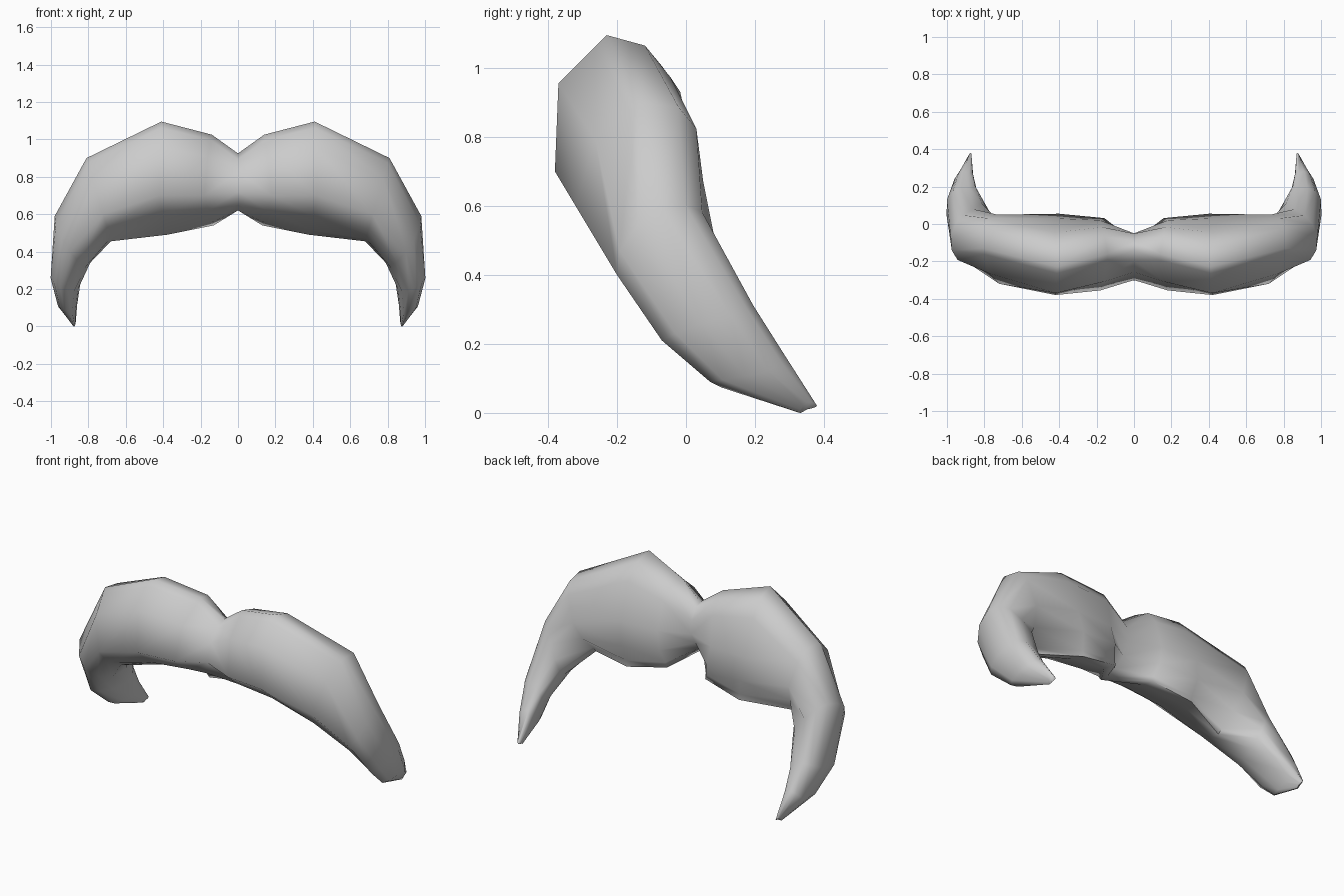
import bpy, bmesh, math
from mathutils import Vector

if "Cube" in bpy.data.objects:
    bpy.data.objects.remove(bpy.data.objects["Cube"])

SIDES = 12

# Cross-sections from the centre groove to the tail tip:
# outer edge, front, inner edge, back
SECTIONS = [
    [(0, -.14, .925), (0, -.30, .72), (0, -.22, .62), (0, -.05, .76)],
    [(.14, -.16, 1.025), (.18, -.355, .70), (.13, 0, .54), (.18, .02, .76)],
    [(.41, -.23, 1.095), (.42, -.38, .70), (.38, .03, .49), (.42, .03, .76)],
    [(.81, -.13, .90), (.72, -.32, .60), (.68, -.10, .455), (.73, .05, .67)],
    [(.98, -.07, .59), (.90, -.20, .40), (.79, .05, .34), (.86, .08, .52)],
    [(1.0, .13, .28), (.95, -.07, .21), (.855, .15, .20), (.88, .19, .30)],
    [(.96, .24, .12), (.93, .07, .09), (.87, .23, .08), (.88, .27, .18)],
    [(.89, .35, .03), (.88, .33, .0), (.87, .35, .01), (.873, .38, .02)],
]

# Roundness of each quarter (outer/inner, front/back): exponents
# along the section and across it
GROOVE = {(1, 1): (.8, 1.3), (0, 1): (1, 1), (1, 0): (1, 1.2), (0, 0): (1, 1.2)}
BODY = {(1, 1): (.5, 2.6), (0, 1): (1.15, 1.8), (1, 0): (.65, .7), (0, 0): (1, 3)}
TAIL = {(1, 1): (1.1, 1.1), (0, 1): (.95, .95), (1, 0): (.9, .9), (0, 0): (.9, 1)}
SHAPES = [GROOVE] + [BODY] * 3 + [TAIL] * 4


def ring(bm, section, shape):
    """Rounded loop through the four extreme points of a section."""
    pts = [Vector(p) for p in section]
    centre = sum(pts, Vector()) / 4
    verts = []
    for i in range(SIDES):
        a = 2 * math.pi * i / SIDES
        c, s = round(math.cos(a), 6), round(math.sin(a), 6)
        along = pts[0] if c >= 0 else pts[2]
        across = pts[1] if s >= 0 else pts[3]
        e, f = shape[(int(c >= 0), int(s >= 0))]
        verts.append(bm.verts.new(centre + (along - centre) * abs(c) ** e
                                  + (across - centre) * abs(s) ** f))
    return verts


# Half of the moustache, lofted through the sections
bm = bmesh.new()
rings = [ring(bm, s, shape) for s, shape in zip(SECTIONS, SHAPES)]
for a, b in zip(rings, rings[1:]):
    for i in range(SIDES):
        j = (i + 1) % SIDES
        bm.faces.new((a[i], a[j], b[j], b[i]))
bm.faces.new(rings[-1])
bmesh.ops.recalc_face_normals(bm, faces=bm.faces)
# The open loft must face outwards: check the face furthest forward
front = min(bm.faces, key=lambda f: f.calc_center_median().y)
if front.normal.y > 0:
    bmesh.ops.reverse_faces(bm, faces=bm.faces)

mesh = bpy.data.meshes.new("moustache")
bm.to_mesh(mesh)
bm.free()
moustache = bpy.data.objects.new("moustache", mesh)
bpy.context.collection.objects.link(moustache)

grey = bpy.data.materials.new("light grey")
grey.diffuse_color = (0.6, 0.6, 0.6, 1)
grey.use_nodes = True
grey.node_tree.nodes["Principled BSDF"].inputs["Base Color"].default_value = grey.diffuse_color
mesh.materials.append(grey)

# Smooth shading, then the other half
bpy.context.view_layer.objects.active = moustache
moustache.select_set(True)
bpy.ops.object.shade_smooth_by_angle(angle=math.radians(75))
mirror = moustache.modifiers.new("other half", 'MIRROR')
mirror.use_clip = True
mirror.merge_threshold = 0.002
